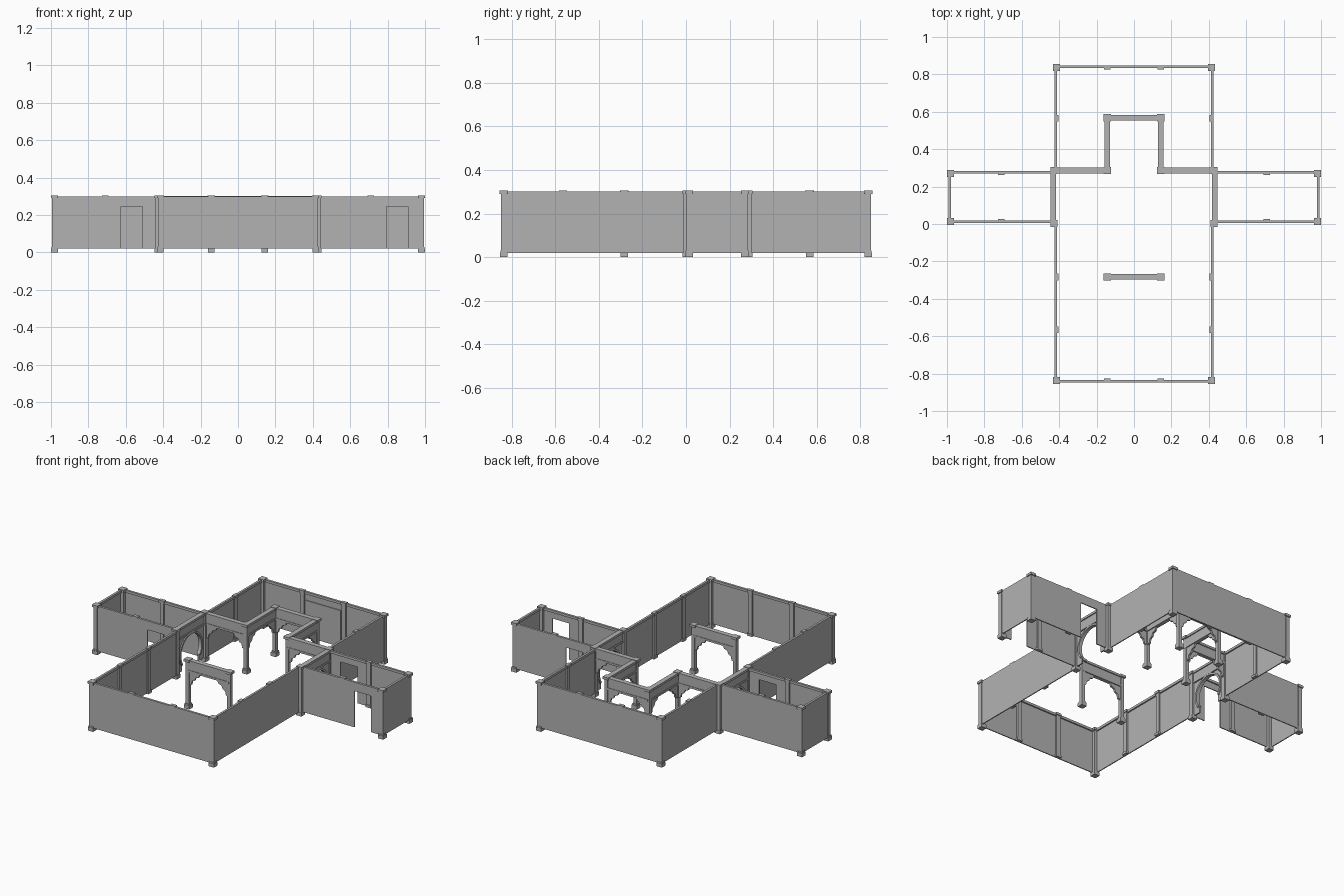
import bpy, bmesh, math
from mathutils import Matrix, Vector

if "Cube" in bpy.data.objects:
    bpy.data.objects.remove(bpy.data.objects["Cube"])

GREY = (0.45, 0.45, 0.45, 1)
stone = bpy.data.materials.new("grey stone")
stone.use_nodes = True
stone.diffuse_color = GREY
stone.node_tree.nodes["Principled BSDF"].inputs["Base Color"].default_value = GREY

TOP, RAIL, FLOOR, DOOR_TOP = 0.305, 0.30, 0.02, 0.245
HALL_X, HALL_Y = 0.425, 0.847
WING_X, WING_FRONT, WING_BACK = 0.992, 0.005, 0.283


def finish(name, bm):
    bmesh.ops.recalc_face_normals(bm, faces=bm.faces)
    mesh = bpy.data.meshes.new(name)
    bm.to_mesh(mesh)
    bm.free()
    mesh.materials.append(stone)
    obj = bpy.data.objects.new(name, mesh)
    bpy.context.collection.objects.link(obj)
    return obj


def add_box(bm, lo, hi):
    lo, hi = Vector(lo), Vector(hi)
    m = Matrix.Translation((lo + hi) / 2) @ Matrix.Diagonal((*(hi - lo), 1))
    bmesh.ops.create_cube(bm, size=1, matrix=m)


def add_run(bm, axis, a, b, p, q, z0, z1):
    """Box running from a to b along an axis, between p and q across it."""
    a, b = sorted((a, b))
    p, q = sorted((p, q))
    if axis == "x":
        add_box(bm, (a, p, z0), (b, q, z1))
    else:
        add_box(bm, (p, a, z0), (q, b, z1))


def add_profile(bm, axis, points, pos, depth):
    """Extrude an outline of (along, z) points across the axis."""
    def at(u, side, z):
        w = pos + side * depth / 2
        return (u, w, z) if axis == "x" else (w, u, z)
    face = bm.faces.new([bm.verts.new(at(u, -1, z)) for u, z in points])
    geo = bmesh.ops.extrude_face_region(bm, geom=[face])["geom"]
    move = Vector(at(0, 1, 0)) - Vector(at(0, -1, 0))
    bmesh.ops.translate(bm, vec=move, verts=[v for v in geo if isinstance(v, bmesh.types.BMVert)])


def wall(name, axis, a, b, pos, inward, pilasters=(), door=None):
    """Thin wall with an inner top rail, pilasters and an optional doorway."""
    bm = bmesh.new()
    a, b = sorted((a, b))
    inner = pos + inward * 0.006
    if door:
        d0, d1 = sorted(door)
        add_run(bm, axis, a, d0, pos, inner, FLOOR, RAIL)
        add_run(bm, axis, d1, b, pos, inner, FLOOR, RAIL)
        add_run(bm, axis, d0, d1, pos, inner, DOOR_TOP, RAIL)
    else:
        add_run(bm, axis, a, b, pos, inner, FLOOR, RAIL)
    add_run(bm, axis, a, b, pos, pos + inward * 0.014, 0.285, RAIL)
    for c in pilasters:
        add_run(bm, axis, c - 0.013, c + 0.013, pos, pos + inward * 0.016, FLOOR, 0.29)
        for z0, z1 in ((FLOOR, 0.035), (0.29, TOP)):
            add_run(bm, axis, c - 0.018, c + 0.018, pos, pos + inward * 0.021, z0, z1)
    finish(name, bm)


def post(name, x, y, shaft=0.026):
    """Square post with a stepped foot and a cap."""
    bm = bmesh.new()
    for w, z0, z1 in ((0.036, 0, 0.022), (0.031, 0.022, 0.03),
                      (shaft, 0.03, 0.29), (0.038, 0.29, TOP)):
        add_box(bm, (x - w / 2, y - w / 2, z0), (x + w / 2, y + w / 2, z1))
    finish(name, bm)


def add_beam(bm, axis, a, b, pos):
    add_run(bm, axis, a, b, pos - 0.015, pos + 0.015, 0.288, 0.302)
    add_run(bm, axis, a, b, pos - 0.009, pos + 0.009, 0.24, 0.288)
    add_run(bm, axis, a, b, pos - 0.012, pos + 0.012, 0.228, 0.24)


BRACKET = [(0, 0), (0, -0.085), (0.014, -0.08), (0.02, -0.055), (0.036, -0.048),
           (0.045, -0.028), (0.065, -0.022), (0.075, 0)]


def bracket_beam(name, axis, a, b, pos):
    """Beam with a scalloped bracket at each end."""
    bm = bmesh.new()
    a, b = sorted((a, b))
    add_beam(bm, axis, a, b, pos)
    for end, way in ((a + 0.01, 1), (b - 0.01, -1)):
        add_profile(bm, axis, [(end + way * u, 0.23 + z) for u, z in BRACKET], pos, 0.012)
    finish(name, bm)


def round_arch(name, a, b, x):
    """Beam over a round-headed opening with a raised rim."""
    bm = bmesh.new()
    add_beam(bm, "y", a, b, x)
    mid, spring, r = (a + b) / 2, 0.12, 0.1

    def arc(rad):
        pts = [(mid - rad * math.cos(t), spring + rad * math.sin(t))
               for t in (math.radians(-35 + 250 * i / 24) for i in range(25))]
        return pts
    inner, rim = arc(r), arc(r + 0.012)
    outline = [(a, FLOOR), (a, 0.23), (b, 0.23), (b, FLOOR), (inner[-1][0], FLOOR)]
    add_profile(bm, "y", outline + inner[::-1] + [(inner[0][0], FLOOR)], x, 0.008)
    add_profile(bm, "y", inner + rim[::-1], x, 0.022)
    finish(name, bm)


# Hall end walls
wall("hall_front_wall", "x", -HALL_X, HALL_X, -HALL_Y, 1, (-0.143, 0.143))
wall("hall_back_wall", "x", -HALL_X, HALL_X, HALL_Y, -1, (-0.143, 0.143))
bm = bmesh.new()
add_run(bm, "x", -0.12, 0.12, HALL_Y - 0.006, HALL_Y - 0.011, FLOOR, DOOR_TOP)
finish("closed_back_door", bm)

# Both sides of the hall and the two wings
for s, side in ((1, "left"), (-1, "right")):
    x = s * HALL_X
    wall(side + "_hall_front_side", "y", -HALL_Y, WING_FRONT, x, -s, (-0.565, -0.283))
    wall(side + "_hall_back_side", "y", WING_BACK, HALL_Y, x, -s, (0.565,))
    front_door = (0.795, 0.91) if s > 0 else (-0.625, -0.51)
    back_door = (0.51, 0.625) if s > 0 else None
    wall(side + "_wing_front_wall", "x", x, s * WING_X, WING_FRONT, 1, (s * 0.71,), front_door)
    wall(side + "_wing_back_wall", "x", x, s * WING_X, WING_BACK, -1, (s * 0.71,), back_door)
    wall(side + "_wing_end_wall", "y", WING_FRONT, WING_BACK, s * WING_X, -s)
    round_arch(side + "_wing_arch", WING_FRONT, WING_BACK, s * 0.431)

    # Corner posts
    for y in (-0.836, 0.836):
        post(side + "_hall_corner_post", s * 0.415, y)
    for y in (0.014, 0.271):
        post(side + "_wing_corner_post", s * 0.981, y)
    for y in (0.003, 0.286):
        post(side + "_junction_post", s * 0.428, y, 0.03)

    # Inner screen columns and beams
    for y in (-0.283, 0.286, 0.568):
        post(side + "_column", s * 0.143, y, 0.022)
    bracket_beam(side + "_cross_beam", "x", s * 0.143, s * 0.425, 0.286)
    bracket_beam(side + "_alcove_beam", "y", 0.286, 0.568, s * 0.143)

# Alcove beam and freestanding gate
bracket_beam("alcove_back_beam", "x", -0.143, 0.143, 0.568)
bracket_beam("front_gate_beam", "x", -0.143, 0.143, -0.283)
